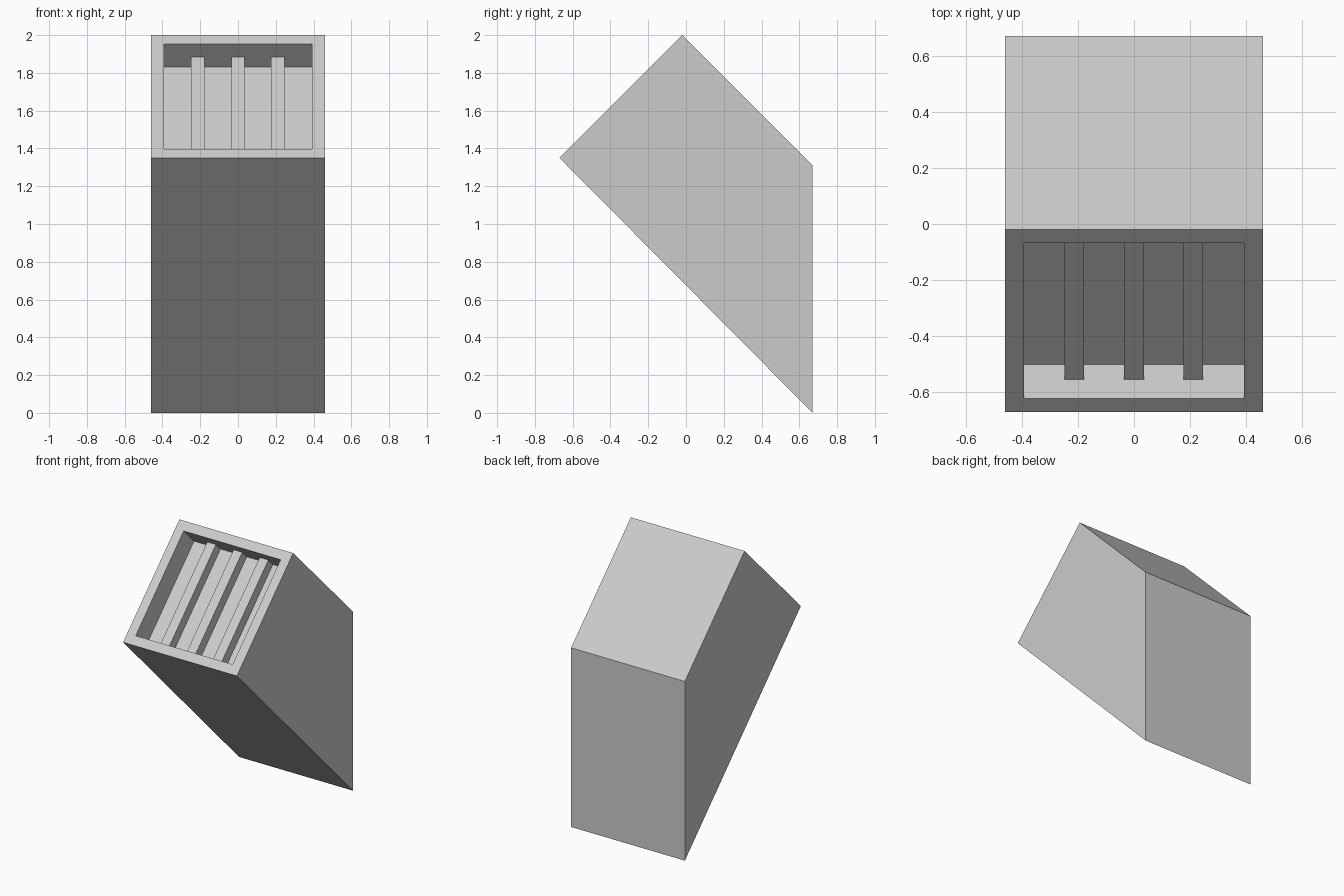
import bpy, bmesh
from mathutils import Vector

if "Cube" in bpy.data.objects:
    bpy.data.objects.remove(bpy.data.objects["Cube"])

HALF_W = 0.46
PROFILE = [(-0.67, 1.35), (-0.02, 2.0), (0.67, 1.31), (0.67, 0.0)]  # y, z
INWARD = Vector((0, 1, -1)).normalized()   # direction into the sloped opening
ALONG = Vector((0, 1, 1)).normalized()     # direction up the sloped opening
CENTRE = Vector((0, -0.345, 1.675))        # middle of the sloped opening
RIM, DEPTH, BAR_TOP = 0.068, 0.17, 0.095


def add_object(name, bm):
    bmesh.ops.recalc_face_normals(bm, faces=bm.faces[:])
    mesh = bpy.data.meshes.new(name)
    bm.to_mesh(mesh)
    bm.free()
    obj = bpy.data.objects.new(name, mesh)
    bpy.context.collection.objects.link(obj)
    return obj


# Housing: side profile extruded across x
bm = bmesh.new()
side = bm.faces.new([bm.verts.new((-HALF_W, y, z)) for y, z in PROFILE])
ext = bmesh.ops.extrude_face_region(bm, geom=[side], use_keep_orig=True)
moved = [g for g in ext["geom"] if isinstance(g, bmesh.types.BMVert)]
bmesh.ops.translate(bm, verts=moved, vec=(2 * HALF_W, 0, 0))
bmesh.ops.recalc_face_normals(bm, faces=bm.faces[:])

# Recess in the sloped front face
front = min(bm.faces, key=lambda f: f.normal.dot(INWARD))
bmesh.ops.inset_region(bm, faces=[front], thickness=RIM, use_even_offset=True)
floor = bmesh.ops.extrude_discrete_faces(bm, faces=[front])["faces"][0]
bmesh.ops.translate(bm, verts=floor.verts[:], vec=INWARD * DEPTH)
add_object("housing", bm)

# Raised bars running up the recess floor
half_len = 0.46 - RIM
for i, x in enumerate((-0.213, 0.0, 0.211)):
    bm = bmesh.new()
    bmesh.ops.create_cube(bm, size=1)
    for v in bm.verts:
        a, b, c = v.co
        depth = (BAR_TOP + DEPTH) / 2 + b * (DEPTH - BAR_TOP)
        v.co = (CENTRE + Vector((x + a * 0.07, 0, 0))
                + INWARD * depth + ALONG * (c * 2 * half_len))
    add_object(f"recess_bar_{i + 1}", bm)
